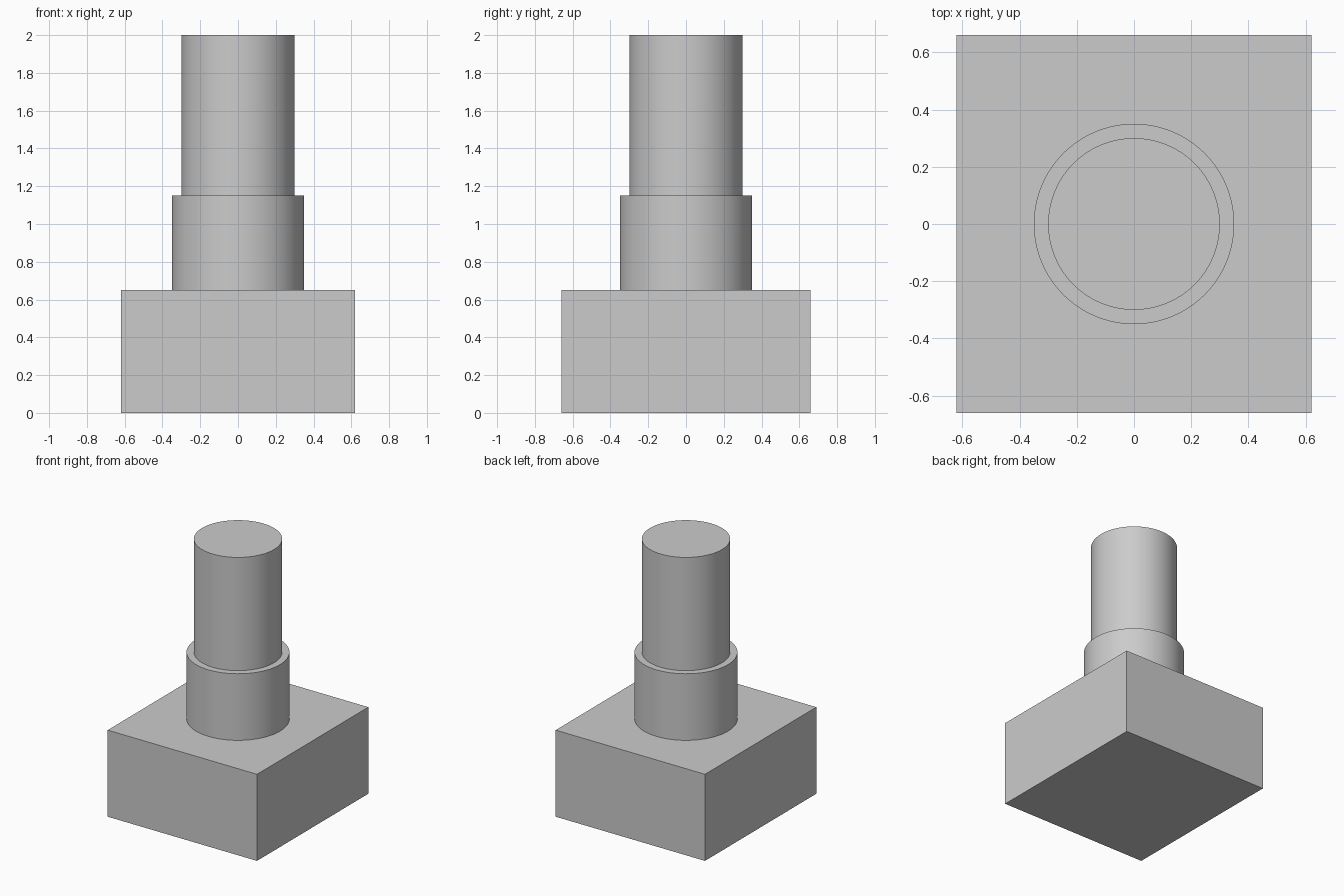
import bpy
import math

cube = bpy.data.objects.get("Cube")
if cube:
    bpy.data.objects.remove(cube, do_unlink=True)

# Single grey finish
GREY = (0.6, 0.6, 0.6, 1)
grey = bpy.data.materials.new("plain grey")
grey.use_nodes = True
grey.diffuse_color = GREY
grey.node_tree.nodes["Principled BSDF"].inputs["Base Color"].default_value = GREY


def cylinder(name, radius, bottom, top):
    bpy.ops.mesh.primitive_cylinder_add(
        vertices=96, radius=radius, depth=top - bottom,
        location=(0, 0, (bottom + top) / 2))
    obj = bpy.context.object
    obj.name = name
    obj.data.materials.append(grey)
    bpy.ops.object.shade_smooth_by_angle(angle=math.radians(30))
    return obj


# Rectangular base block
bpy.ops.mesh.primitive_cube_add(size=1, location=(0, 0, 0.325))
base = bpy.context.object
base.name = "base_block"
base.scale = (1.24, 1.32, 0.65)
bpy.ops.object.transform_apply(location=False, rotation=False, scale=True)
base.data.materials.append(grey)

# Stepped round column
cylinder("lower_collar", 0.35, 0.65, 1.15)
cylinder("upper_shaft", 0.30, 1.15, 2.0)
